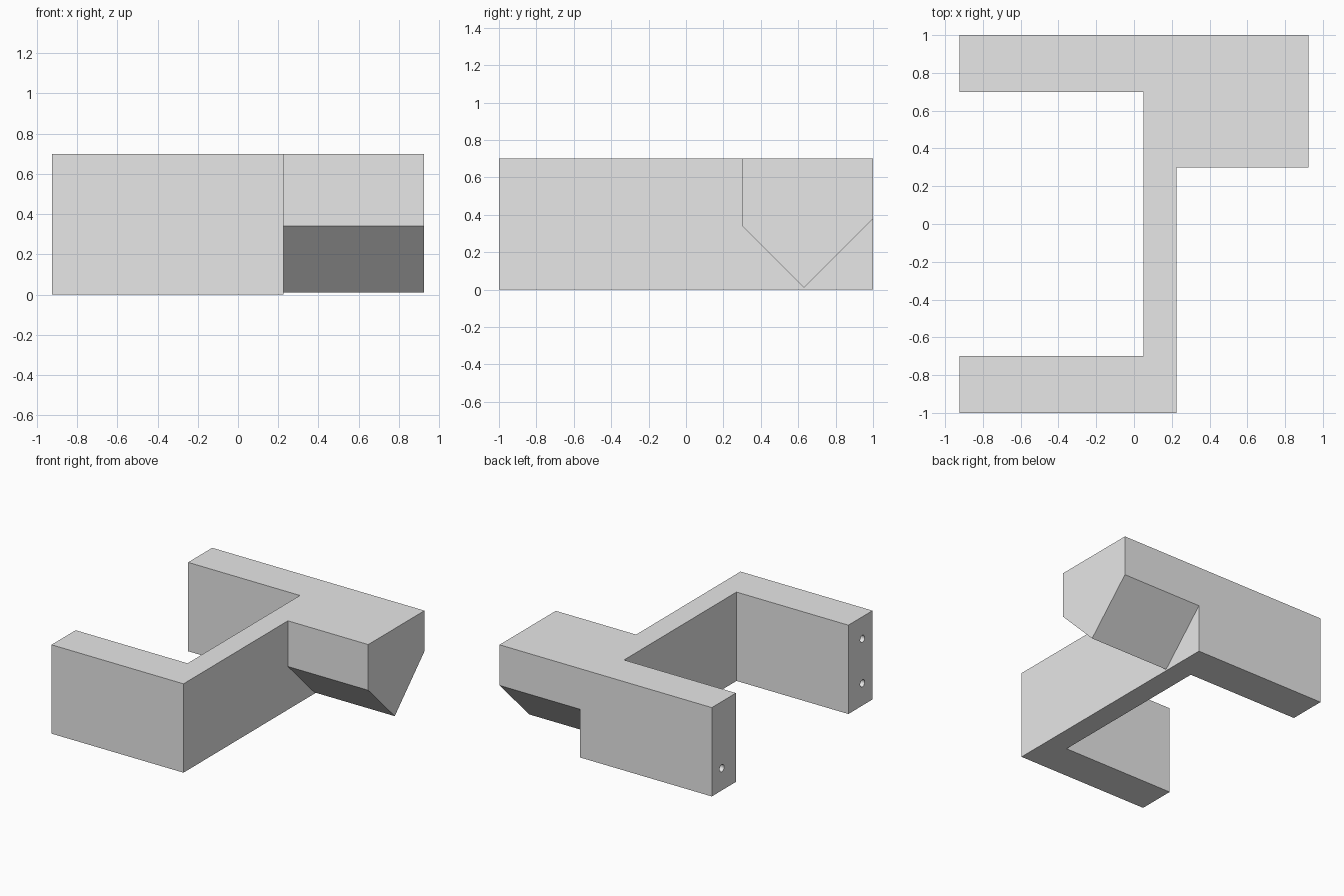
import bpy
import bmesh
from mathutils import Vector

if "Cube" in bpy.data.objects:
    bpy.data.objects.remove(bpy.data.objects["Cube"])

grey = bpy.data.materials.new("light grey")
grey.diffuse_color = (0.8, 0.8, 0.8, 1)
grey.use_nodes = True
grey.node_tree.nodes["Principled BSDF"].inputs["Base Color"].default_value = grey.diffuse_color


def prism(name, outline, sweep):
    """Flat outline swept along a vector into a closed solid."""
    bm = bmesh.new()
    face = bm.faces.new([bm.verts.new(p) for p in outline])
    swept = bmesh.ops.extrude_face_region(bm, geom=[face], use_keep_orig=True)
    verts = [v for v in swept["geom"] if isinstance(v, bmesh.types.BMVert)]
    bmesh.ops.translate(bm, verts=verts, vec=Vector(sweep))
    bmesh.ops.recalc_face_normals(bm, faces=bm.faces)
    mesh = bpy.data.meshes.new(name)
    bm.to_mesh(mesh)
    bm.free()
    mesh.materials.append(grey)
    obj = bpy.data.objects.new(name, mesh)
    bpy.context.collection.objects.link(obj)
    return obj


def combine(target, tool, operation):
    mod = target.modifiers.new(tool.name, 'BOOLEAN')
    mod.operation = operation
    mod.solver = 'EXACT'
    mod.object = tool
    tool.hide_render = True
    tool.hide_set(True)


# C-shaped bracket: web with two arms reaching left
END, WEB_IN, WEB_OUT, H = -0.925, 0.05, 0.225, 0.7
plan = [(END, 1), (END, 0.7), (WEB_IN, 0.7), (WEB_IN, -0.7),
        (END, -0.7), (END, -1), (WEB_OUT, -1), (WEB_OUT, 1)]
bracket = prism("bracket", [(x, y, 0) for x, y in plan], (0, 0, H))

# Block on the right with a V-shaped underside
side = [(0.3, H), (0.3, 0.34), (0.63, 0.01), (1, 0.38), (1, H)]
block = prism("pointed_block", [(WEB_OUT, y, z) for y, z in side], (0.7, 0, 0))
combine(bracket, block, 'UNION')

# Screw holes in the arm ends: two in the front arm, one in the back arm
for i, (y, z) in enumerate([(-0.875, 0.175), (-0.875, 0.525), (0.875, 0.175)]):
    bpy.ops.mesh.primitive_cylinder_add(vertices=24, radius=0.028, depth=0.6,
                                        location=(END, y, z),
                                        rotation=(0, 1.5707963, 0))
    cutter = bpy.context.object
    cutter.name = f"screw_hole_cutter_{i + 1}"
    cutter.data.materials.append(grey)
    combine(bracket, cutter, 'DIFFERENCE')
